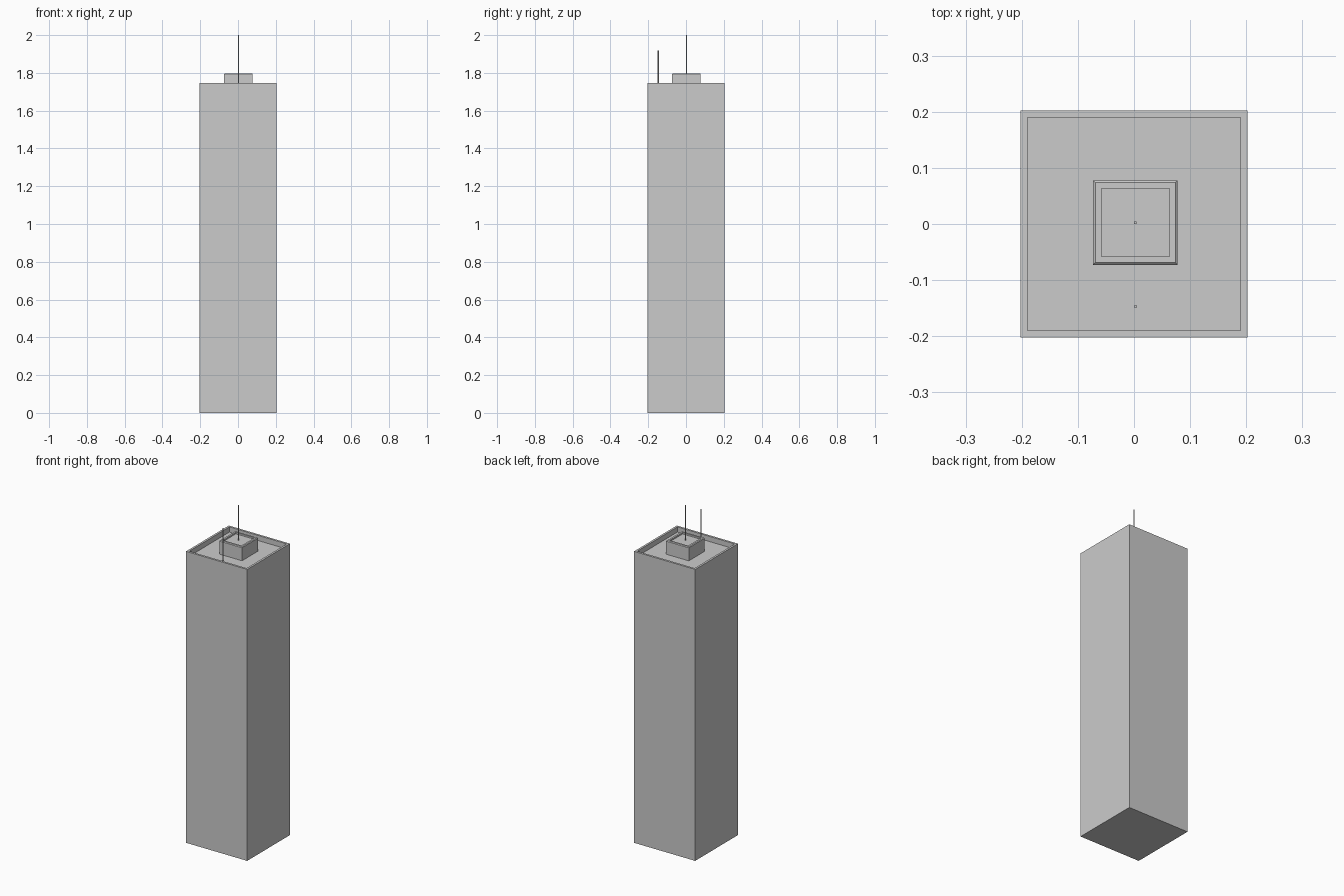
import bpy, bmesh
from mathutils import Matrix

if "Cube" in bpy.data.objects:
    bpy.data.objects.remove(bpy.data.objects["Cube"])


def square_profile(name, rings, cx=0.0, cy=0.0):
    """Closed solid skinned through square rings given as (half width, z)."""
    bm = bmesh.new()
    loops = [[bm.verts.new((cx + sx * h, cy + sy * h, z))
              for sx, sy in ((-1, -1), (1, -1), (1, 1), (-1, 1))]
             for h, z in rings]
    for a, b in zip(loops, loops[1:]):
        for i in range(4):
            j = (i + 1) % 4
            bm.faces.new((a[i], a[j], b[j], b[i]))
    bm.faces.new(loops[0][::-1])
    bm.faces.new(loops[-1])
    finish(name, bm)


def mast(name, x, y, z0, z1, r=0.003):
    """Thin upright rod."""
    bm = bmesh.new()
    bmesh.ops.create_cone(bm, cap_ends=True, segments=8, radius1=r, radius2=r,
                          depth=z1 - z0,
                          matrix=Matrix.Translation((x, y, (z0 + z1) / 2)))
    finish(name, bm)


def finish(name, bm):
    bmesh.ops.recalc_face_normals(bm, faces=bm.faces)
    mesh = bpy.data.meshes.new(name)
    bm.to_mesh(mesh)
    bm.free()
    bpy.context.collection.objects.link(bpy.data.objects.new(name, mesh))


OFF = 0.0025      # rooftop parts sit slightly off centre
ROOF = 1.715

# Tower shaft with parapet and sunken roof
square_profile("tower", [(0.2027, 0), (0.2027, 1.746), (0.19, 1.746), (0.19, ROOF)])

# Rooftop plant room with a small raised lip and sunken top
square_profile("plant_room", [(0.0754, ROOF), (0.0754, 1.793), (0.0714, 1.797),
                              (0.0607, 1.797), (0.0607, 1.788)], OFF, OFF)

# Masts
mast("main_mast", OFF, OFF, 1.788, 2.0)
mast("front_mast", OFF, -0.147, ROOF, 1.918)
